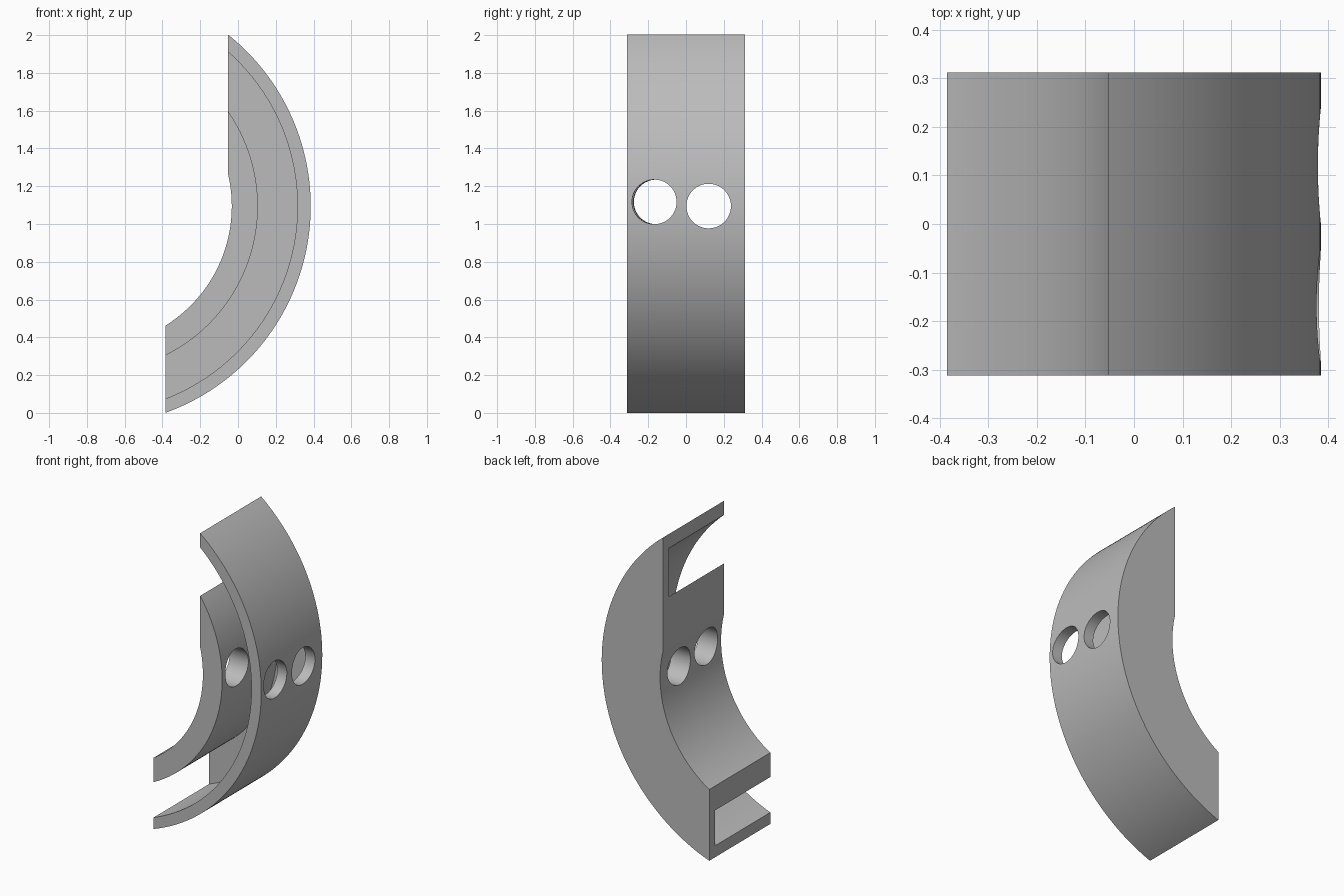
import bpy, bmesh
from math import acos, cos, sin, radians
from mathutils import Vector

# Remove the default cube
if "Cube" in bpy.data.objects:
    bpy.data.objects.remove(bpy.data.objects["Cube"], do_unlink=True)

CX, CZ = -0.777, 1.094                   # shared centre of all arcs
R_OUT, R_LIP, R_CORE, R_IN = 1.162, 1.092, 0.882, 0.744
TOP_X, BOTTOM_X = -0.053, -0.385         # vertical end cuts
HALF, PLATE = 0.312, 0.06                # half depth, closed wall thickness

grey = bpy.data.materials.new("plain grey")
grey.use_nodes = True
grey.diffuse_color = (0.5, 0.5, 0.5, 1)
grey.node_tree.nodes["Principled BSDF"].inputs["Base Color"].default_value = grey.diffuse_color


def arc(r, start, end, steps=96):
    angles = [start + (end - start) * i / steps for i in range(steps + 1)]
    return [(CX + r * cos(a), CZ + r * sin(a)) for a in angles]


def clipped_arc(r):
    return arc(r, acos((TOP_X - CX) / r), -acos((BOTTOM_X - CX) / r))


def finish(name, bm):
    bmesh.ops.recalc_face_normals(bm, faces=bm.faces)
    mesh = bpy.data.meshes.new(name)
    bm.to_mesh(mesh)
    bm.free()
    mesh.materials.append(grey)
    obj = bpy.data.objects.new(name, mesh)
    bpy.context.collection.objects.link(obj)
    return obj


def prism(name, outline, y0, y1):
    bm = bmesh.new()
    face = bm.faces.new([bm.verts.new((x, y0, z)) for x, z in outline])
    out = bmesh.ops.extrude_face_region(bm, geom=[face])
    verts = [v for v in out["geom"] if isinstance(v, bmesh.types.BMVert)]
    bmesh.ops.translate(bm, verts=verts, vec=(0, y1 - y0, 0))
    return finish(name, bm)


def hole(name, start, end, radius):
    start, end = Vector(start), Vector(end)
    axis = end - start
    bm = bmesh.new()
    bmesh.ops.create_cone(bm, cap_ends=True, segments=64, radius1=radius,
                          radius2=radius, depth=axis.length * 2)
    turn = axis.to_track_quat("Z", "Y").to_matrix().to_4x4()
    bmesh.ops.transform(bm, matrix=turn, verts=bm.verts)
    bmesh.ops.translate(bm, verts=bm.verts, vec=(start + end) / 2)
    return finish(name, bm)


# Curved bracket body, cut off vertically at both ends
body = prism("curved_bracket", clipped_arc(R_OUT) + clipped_arc(R_IN)[::-1], -HALF, HALF)

# Channel open to the front and both ends, and two crosswise holes
wide = radians(85)
cutters = [
    prism("channel_cutter", arc(R_LIP, wide, -wide) + arc(R_CORE, -wide, wide),
          -HALF - 0.2, HALF - PLATE),
    hole("front_hole_cutter", (-0.03, -0.158, 1.117), (0.385, -0.168, 1.117), 0.118),
    hole("back_hole_cutter", (-0.03, 0.12, 1.095), (0.385, 0.12, 1.095), 0.118),
]
for cutter in cutters:
    mod = body.modifiers.new(cutter.name, "BOOLEAN")
    mod.operation, mod.solver, mod.object = "DIFFERENCE", "EXACT", cutter

# Apply the cuts, then discard the cutters
bpy.ops.object.select_all(action="DESELECT")
body.select_set(True)
bpy.context.view_layer.objects.active = body
for mod in list(body.modifiers):
    bpy.ops.object.modifier_apply(modifier=mod.name)
for cutter in cutters:
    bpy.data.objects.remove(cutter, do_unlink=True)

bpy.ops.object.shade_smooth_by_angle(angle=radians(10))
